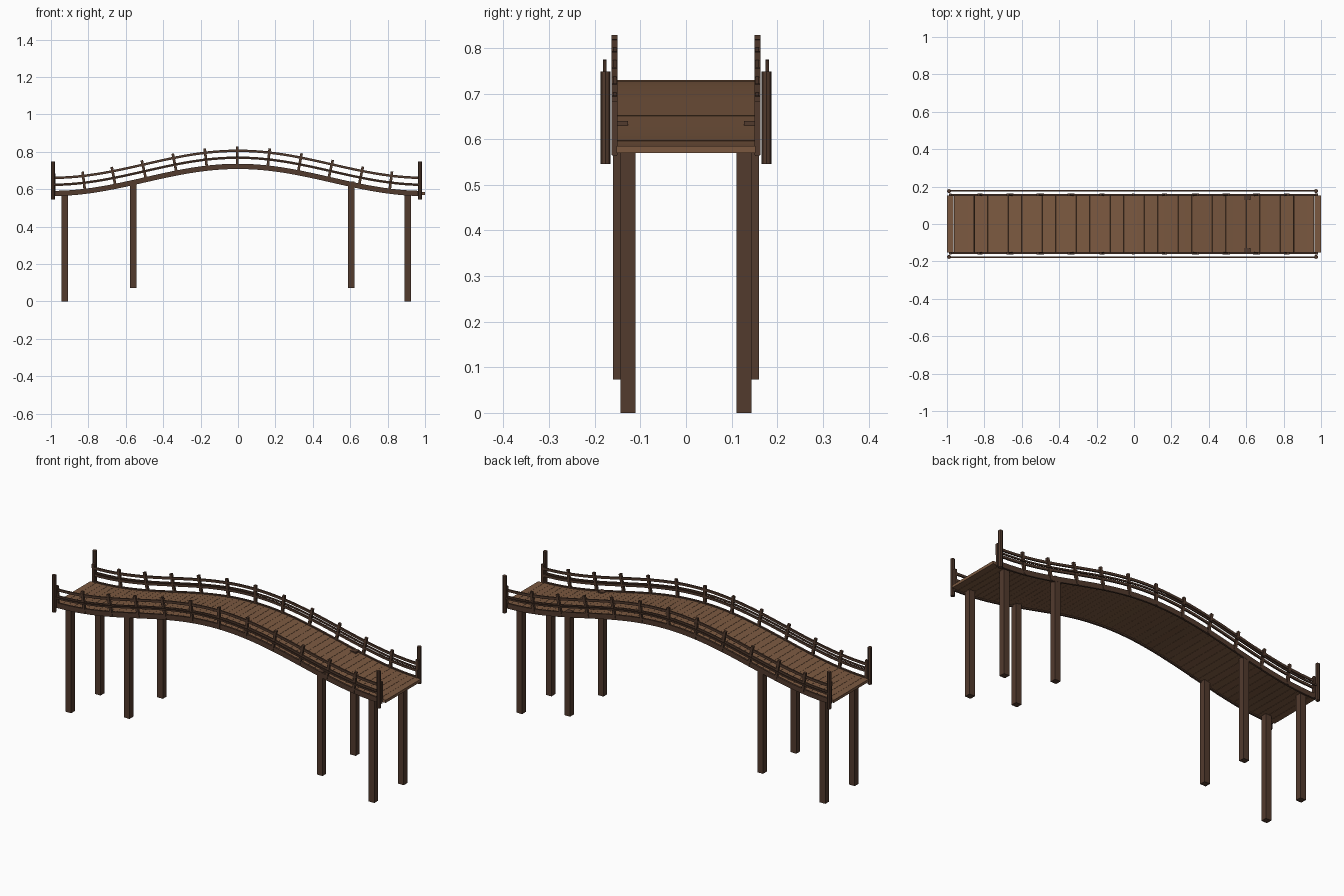
import bpy, bmesh, math
from mathutils import Matrix, Vector

if "Cube" in bpy.data.objects:
    bpy.data.objects.remove(bpy.data.objects["Cube"])


def material(name, rgb):
    m = bpy.data.materials.new(name)
    m.diffuse_color = (*rgb, 1)
    m.use_nodes = True
    m.node_tree.nodes["Principled BSDF"].inputs["Base Color"].default_value = m.diffuse_color
    return m


DECK = material("deck_wood", (0.20, 0.10, 0.052))
DARK = material("dark_wood", (0.085, 0.043, 0.027))


# Arch of the deck's top surface and its slope angle
def arch(x):
    return 0.6575 + 0.0725 * math.cos(math.pi * x)


def slope(x):
    return math.atan(-0.0725 * math.pi * math.sin(math.pi * x))


def finish(bm, name, mat):
    bmesh.ops.recalc_face_normals(bm, faces=bm.faces)
    me = bpy.data.meshes.new(name)
    bm.to_mesh(me)
    bm.free()
    me.materials.append(mat)
    ob = bpy.data.objects.new(name, me)
    bpy.context.collection.objects.link(ob)
    return ob


def add_box(bm, center, size, tilt=0.0):
    m = (Matrix.Translation(center) @ Matrix.Rotation(-tilt, 4, 'Y')
         @ Matrix.Diagonal((*size, 1)))
    bmesh.ops.create_cube(bm, size=1, matrix=m)


def on_arch(x, y, offset):
    """Point at a distance along the arch normal from the deck top."""
    a = slope(x)
    return Vector((x - math.sin(a) * offset, y, arch(x) + math.cos(a) * offset))


def add_strip(bm, x0, x1, y, low, high, width, n=48):
    """Rectangular bar swept along the arch."""
    prev = None
    for i in range(n + 1):
        x = x0 + (x1 - x0) * i / n
        ring = [bm.verts.new((x, y + s * width / 2, arch(x) + h))
                for s, h in ((-1, low), (1, low), (1, high), (-1, high))]
        if prev:
            for k in range(4):
                j = (k + 1) % 4
                bm.faces.new((prev[k], prev[j], ring[j], ring[k]))
        if i in (0, n):
            bm.faces.new(ring)
        prev = ring


# Deck planks, tilted to follow the arch
bm = bmesh.new()
count = 55
step = 2 / count
for i in range(count):
    x = -1 + step * (i + 0.5)
    a = slope(x)
    add_box(bm, on_arch(x, 0, -0.0075), ((step - 0.001) / math.cos(a), 0.304, 0.015), a)
finish(bm, "deck_planks", DECK)

# Side beams and rails
for name, low, high, width in (("side_beam", -0.022, 0.006, 0.010),
                               ("middle_rail", 0.032, 0.045, 0.008),
                               ("top_rail", 0.069, 0.082, 0.008)):
    bm = bmesh.new()
    for s in (-1, 1):
        add_strip(bm, -0.985, 0.98, s * 0.156, low, high, width)
    finish(bm, name, DARK)

# Thin outer rail between the end posts
bm = bmesh.new()
for s in (-1, 1):
    add_strip(bm, -0.99, 0.975, s * 0.178, 0.037, 0.045, 0.007)
finish(bm, "outer_rail", DARK)

# Railing posts, square to the arch
bm = bmesh.new()
for i in range(-6, 7):
    x = -0.004 + 0.163 * i
    for s in (-1, 1):
        add_box(bm, on_arch(x, s * 0.157, 0.039), (0.014, 0.013, 0.118), slope(x))
finish(bm, "railing_posts", DARK)

# Tall round end posts
bm = bmesh.new()
for x in (-0.989, 0.974):
    for s in (-1, 1):
        bmesh.ops.create_cone(bm, cap_ends=True, segments=8, radius1=0.011, radius2=0.011,
                              depth=0.202, matrix=Matrix.Translation((x, s * 0.176, 0.647)))
finish(bm, "end_posts", DARK)

# Support legs
for name, xs, y, z0, z1 in (("outer_legs", (-0.926, 0.908), 0.127, 0.0, 0.577),
                            ("inner_legs", (-0.561, 0.606), 0.144, 0.073, 0.64)):
    bm = bmesh.new()
    for x in xs:
        for s in (-1, 1):
            add_box(bm, (x, s * y, (z0 + z1) / 2), (0.034, 0.033, z1 - z0))
    finish(bm, name, DARK)
